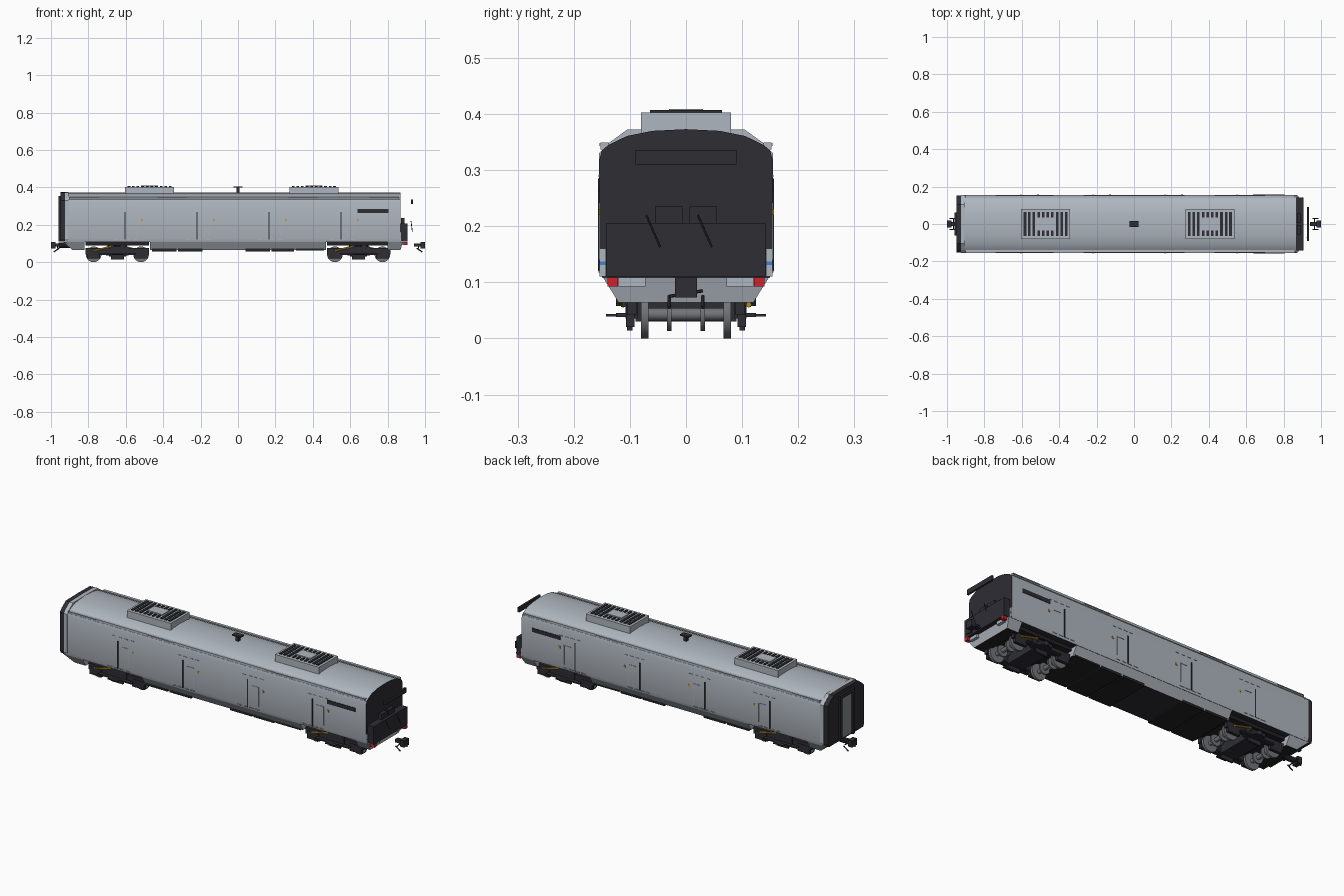
import bpy, bmesh, math
from mathutils import Vector, Matrix

if "Cube" in bpy.data.objects:
    bpy.data.objects.remove(bpy.data.objects["Cube"])


def mat(name, rgb):
    m = bpy.data.materials.new(name)
    m.diffuse_color = (*rgb, 1)
    m.use_nodes = True
    m.node_tree.nodes["Principled BSDF"].inputs["Base Color"].default_value = m.diffuse_color
    return m


GREY = mat("body_grey", (.43, .47, .52))
DARK = mat("cab_charcoal", (.026, .026, .034))
UNDER = mat("underframe_black", (.016, .016, .019))
STEEL = mat("wheel_steel", (.17, .175, .19))
TRIM = mat("door_grey", (.24, .26, .28))
RED = mat("lamp_red", (.65, .015, .025))
AMBER = mat("damper_amber", (.6, .3, .02))
BLUE = mat("stripe_blue", (.05, .22, .7))


def finish(name, bm, mats, smooth=False):
    bmesh.ops.recalc_face_normals(bm, faces=bm.faces)
    me = bpy.data.meshes.new(name)
    bm.to_mesh(me)
    bm.free()
    ob = bpy.data.objects.new(name, me)
    bpy.context.collection.objects.link(ob)
    for m in mats:
        me.materials.append(m)
    if smooth:
        bpy.context.view_layer.objects.active = ob
        ob.select_set(True)
        bpy.ops.object.shade_smooth_by_angle(angle=math.radians(35))
        ob.select_set(False)
    return ob


def boxes(name, items, m):
    """One object from several boxes given as (x0,x1,y0,y1,z0,z1)."""
    bm = bmesh.new()
    for x0, x1, y0, y1, z0, z1 in items:
        c = Vector(((x0 + x1) / 2, (y0 + y1) / 2, (z0 + z1) / 2))
        s = Matrix.Diagonal((abs(x1 - x0), abs(y1 - y0), abs(z1 - z0), 1))
        bmesh.ops.create_cube(bm, size=1, matrix=Matrix.Translation(c) @ s)
    return finish(name, bm, [m])


def both(items):
    """Add the copies mirrored across y."""
    return items + [(a, b, -d, -c, e, f) for a, b, c, d, e, f in items]


def rods(name, items, m, seg=10):
    """Cylinders given as (start, end, radius)."""
    bm = bmesh.new()
    for p, q, r in items:
        p, q = Vector(p), Vector(q)
        rot = (q - p).to_track_quat('Z', 'Y').to_matrix().to_4x4()
        bmesh.ops.create_cone(bm, cap_ends=True, segments=seg, radius1=r, radius2=r,
                              depth=(q - p).length, matrix=Matrix.Translation((p + q) / 2) @ rot)
    return finish(name, bm, [m], True)


def hull(name, half, x0, x1, mats, rule=None, smooth=True, slant=0):
    """Extrude a mirrored (y,z) half profile along x; slant pulls the low edge of the outer end in."""
    prof = half + [(-y, z) for y, z in reversed(half) if y > 1e-6]
    zs = [z for _, z in prof]
    lo, hi = min(zs), max(zs)
    bm = bmesh.new()
    a = [bm.verts.new((x0, y, z)) for y, z in prof]
    b = [bm.verts.new((x1 - slant * (hi - z) / (hi - lo), y, z)) for y, z in prof]
    n = len(prof)
    bm.faces.new(a)
    bm.faces.new(b)
    for i in range(n):
        bm.faces.new((a[i], a[(i + 1) % n], b[(i + 1) % n], b[i]))
    bmesh.ops.recalc_face_normals(bm, faces=bm.faces)
    if rule:
        for f in bm.faces:
            f.material_index = rule(f.normal)
    return finish(name, bm, mats, smooth)


# body shell: grey sides and roof, dark ends and floor
shell = [(.149, .108), (.154, .125), (.154, .32), (.150, .335), (.138, .345),
         (.105, .361), (.06, .370), (0, .373)]
hull("body_shell", shell, -.915, .868, [GREY, DARK],
     lambda n: 1 if abs(n.x) > .9 or n.z < -.8 else 0)
boxes("roof_gutter", both([(-.9, .86, .138, .1525, .337, .349)]), GREY)
boxes("gutter_strips", both([(x - .08, x + .08, .152, .1545, .343, .348)
                             for x in (-.82, -.35, .35, .78)]), TRIM)

# gangway end with a grey door
collar = [(.148, .11), (.155, .125), (.155, .33), (.138, .348), (.105, .372), (0, .374)]
hull("gangway_collar", collar, -.925, -.905, [GREY], smooth=False)
hull("gangway_end", [(y * .985, z) for y, z in collar], -.95, -.925, [DARK], smooth=False)
boxes("gangway_frame", both([(-.96, -.95, .045, .062, .11, .35)]) +
      [(-.96, -.95, -.062, .062, .335, .355)], DARK)
boxes("gangway_door", [(-.953, -.95, -.042, .042, .12, .33)], TRIM)

# tapered skirts
skirt = [(.12, .064), (.148, .109)]
under = lambda n: 1 if n.z < -.8 else 0
hull("middle_skirt", skirt, -.47, .47, [GREY, DARK], under, False)
hull("cab_skirt", skirt, .80, .882, [GREY, UNDER], under, False, .014)
hull("gangway_skirt", skirt, -.82, -.935, [GREY, UNDER], under, False, -.05)
boxes("underfloor_boxes", [(-.46, -.33, -.125, .125, .058, .074), (-.32, -.19, -.125, .125, .058, .074),
                           (.04, .17, -.125, .125, .058, .074), (.18, .30, -.125, .125, .058, .074),
                           (.31, .46, -.125, .125, .062, .074)], UNDER)
boxes("floor_bolsters", [(x - .17, x + .17, -.115, .115, .09, .11) for x in (-.645, .645)], UNDER)

# cab: desk, displays, header panel, lamps
boxes("cab_desk", [(.866, .905, -.142, .142, .11, .206)], DARK)
boxes("cab_displays", both([(.872, .89, .006, .055, .206, .235)]), DARK)
boxes("header_panel", [(.926, .936, -.09, .09, .31, .336)], DARK)
boxes("cab_corner_stripes", both([(.868, .875, .143, .1545, .131, .137)]), BLUE)
boxes("cab_corner_plates", both([(.866, .873, .143, .154, .11, .16)]), GREY)
boxes("tail_lamps", both([(.885, .907, .121, .140, .093, .109)]), RED)
boxes("marker_lamps", both([(.87, .892, .072, .12, .093, .109)]), GREY)
rods("wipers", [((.925, -.071, .22), (.932, -.046, .163), .002),
                ((.925, .021, .22), (.932, .046, .163), .002)], DARK, 6)

# couplers and hoses at both ends
for s, label in ((1, "cab"), (-1, "gangway")):
    boxes(label + "_coupler", [(s * .975, s * 1.0, -.02, .02, .073, .109),
                               (s * .94, s * .98, -.011, .011, .083, .1)], DARK)
    rods(label + "_hoses", [((s * .955, y, .075), (s * .985, y, .055), .0035) for y in (-.03, .03)] +
         [((s * .965, -.03, .075), (s * .965, .03, .085), .003)], DARK, 6)
rods("gangway_drawbar", [((-.86, 0, .09), (-.96, 0, .09), .014)], DARK)

# side details: window, door gaps, door frames, handles
W = .1535
boxes("cab_side_windows", both([(.638, .805, W, .1565, .264, .285)]), DARK)
doors = (-.605, -.22, .165, .55)
boxes("door_gaps", [(s * x - .003, s * x + .003, y0, y1, .12, .268)
                    for x in doors for s, y0, y1 in ((1, -.1565, -W), (1, W, .1565))], DARK)
frames, knobs, steps, rails = [], [], [], []
for x in doors:
    for s in (-1, 1):
        y0, y1 = sorted((s * W, s * .1562))
        frames += [(x + .064, x + .067, y0, y1, .14, .24), (x + .025, x + .067, y0, y1, .239, .242)]
        knobs.append((x + .087, x + .097, y0, y1 + .0005 * s, .22, .231))
        steps += [(x - .06 + i * .035, x - .036 + i * .035, y0, y1, .118, .122) for i in range(4)]
        rails += [(x - .03 + i * .035, x - .01 + i * .035, y0, y1, .288, .291) for i in range(4)]
boxes("door_frames", frames, GREY)
boxes("door_buttons", knobs, AMBER)
boxes("step_strips", steps, GREY)
boxes("door_rails", rails, GREY)

# roof units with grilles
for cx, label in ((-.473, "rear"), (.406, "front")):
    boxes(label + "_roof_unit", [(cx - .13, cx + .13, -.08, .08, .355, .403)], GREY)
    boxes(label + "_roof_grille_long", [(cx + s * d - .007, cx + s * d + .007, -.064, .064, .402, .407)
                                        for s in (-1, 1) for d in (.062, .087, .110)], DARK)
    boxes(label + "_roof_grille_short", both([(cx + d - .006, cx + d + .006, .036, .064, .402, .407)
                                              for d in (-.036, -.012, .012, .036)]), DARK)
    boxes(label + "_roof_grille_cover", [(cx - .045, cx + .045, -.03, .03, .402, .409)], GREY)

# roof aerial
boxes("roof_aerial", [(-.025, .025, -.015, .015, .398, .405), (-.008, .008, -.008, .008, .37, .4)], DARK)

# bogies
for cx, label in ((-.645, "rear"), (.645, "front")):
    ax = (cx - .127, cx + .127)
    rods(label + "_wheels", [((x, s * .067, .042), (x, s * .08, .042), .042)
                             for x in ax for s in (-1, 1)], STEEL, 24)
    rods(label + "_axles", [((x, -.07, .043), (x, .07, .043), .011) for x in ax] +
         [((x, y - .004, .043), (x, y + .004, .043), .03) for x in ax for y in (-.03, .03)], STEEL, 14)
    boxes(label + "_bogie_frame", both(
        [(cx - .17, cx + .17, .088, .105, .042, .076), (cx - .06, cx + .06, .086, .108, .036, .085),
         (cx - .035, cx + .035, .095, .105, .014, .04)] +
        [(x - .035, x + .035, .092, .107, .02, .06) for x in ax]) +
        [(cx - .045, cx + .045, -.09, .09, .03, .08), (cx - .02, cx + .02, -.05, .05, .07, .1)], DARK)
    boxes(label + "_bogie_steps", both([(cx - .1, cx + .1, .105, .125, .038, .045),
                                        (cx - .03, cx + .03, .12, .143, .039, .044)]), DARK)
    rods(label + "_springs", [((cx + d, s * .09, .07), (cx + d, s * .09, .105), .022)
                              for d in (-.03, .03) for s in (-1, 1)], DARK, 12)
    rods(label + "_dampers", [((cx - s * .13, -s * .112, .06), (cx - s * .03, -s * .112, .084), .005)
                              for s in (-1, 1)], AMBER, 8)
